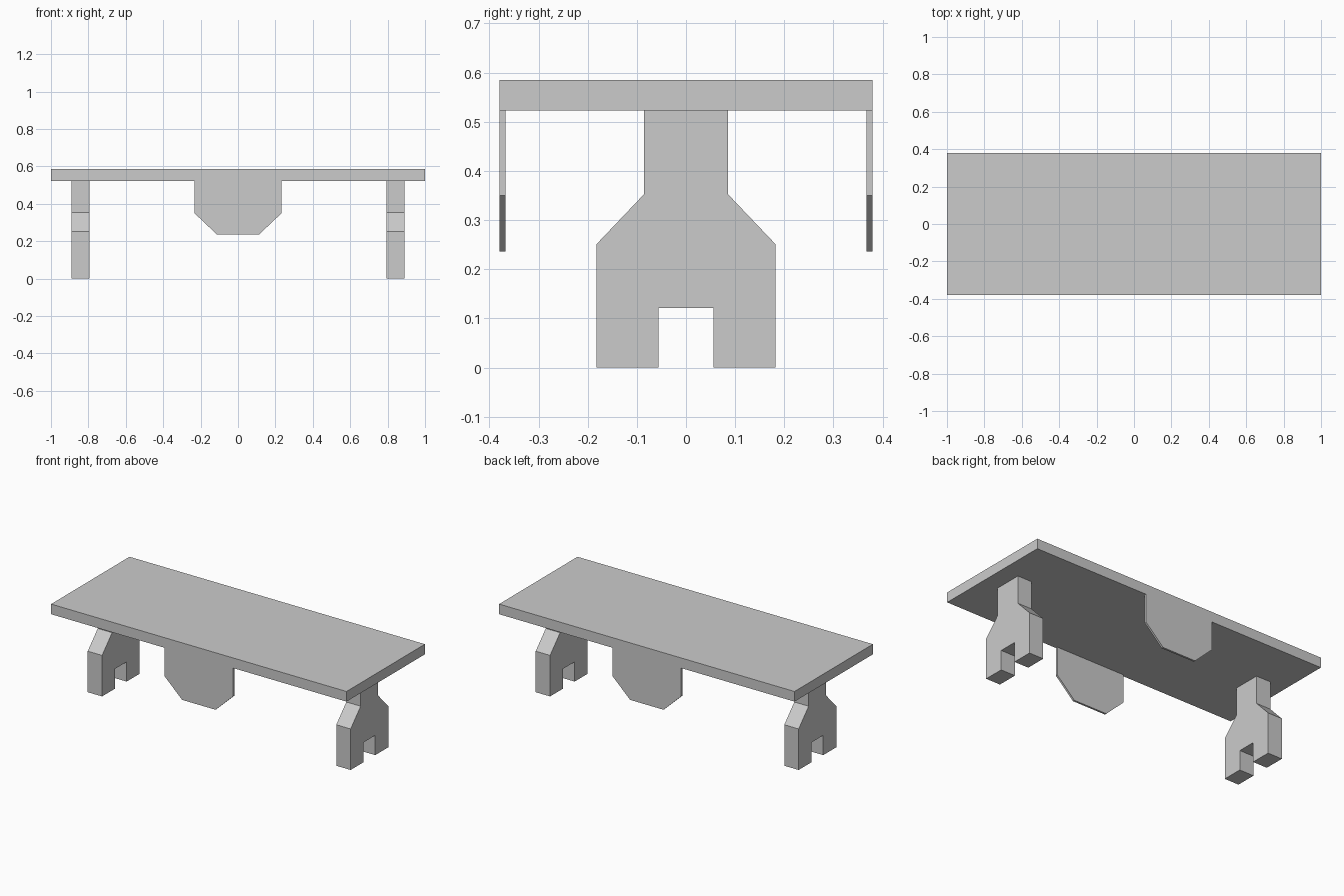
import bpy, bmesh
from mathutils import Vector

if "Cube" in bpy.data.objects:
    bpy.data.objects.remove(bpy.data.objects["Cube"])


def extrude_profile(name, points, to_3d, depth):
    """Solid prism: map 2D profile points into space, then push along depth."""
    bm = bmesh.new()
    face = bm.faces.new([bm.verts.new(to_3d(a, b)) for a, b in points])
    ext = bmesh.ops.extrude_face_region(bm, geom=[face])
    moved = [g for g in ext["geom"] if isinstance(g, bmesh.types.BMVert)]
    bmesh.ops.translate(bm, verts=moved, vec=Vector(depth))
    bmesh.ops.recalc_face_normals(bm, faces=bm.faces)
    mesh = bpy.data.meshes.new(name)
    bm.to_mesh(mesh)
    bm.free()
    obj = bpy.data.objects.new(name, mesh)
    bpy.context.collection.objects.link(obj)
    return obj


def symmetric(half):
    """Close a half profile by mirroring it about the vertical axis."""
    return half + [(-a, b) for a, b in reversed(half)]


TOP_Z, UNDER_Z = 0.585, 0.523
HALF_DEPTH = 0.379

# Table top slab
extrude_profile("table_top", symmetric([(1, UNDER_Z), (1, TOP_Z)]),
                lambda x, z: (x, -HALF_DEPTH, z), (0, 2 * HALF_DEPTH, 0))

# Trestle legs: narrow neck, sloped shoulders, notched foot
leg = symmetric([(0.056, 0.121), (0.056, 0), (0.182, 0), (0.182, 0.251),
                 (0.085, 0.353), (0.085, UNDER_Z)])
for side, name in ((-1, "left_leg"), (1, "right_leg")):
    extrude_profile(name, leg, lambda y, z: (side * 0.89, y, z),
                    (-side * 0.097, 0, 0))

# Thin hanging panels with clipped lower corners, flush with the long edges
panel = symmetric([(0.113, 0.236), (0.233, 0.35), (0.233, UNDER_Z)])
for side, name in ((-1, "front_panel"), (1, "back_panel")):
    extrude_profile(name, panel, lambda x, z: (x, side * HALF_DEPTH, z),
                    (0, -side * 0.012, 0))
